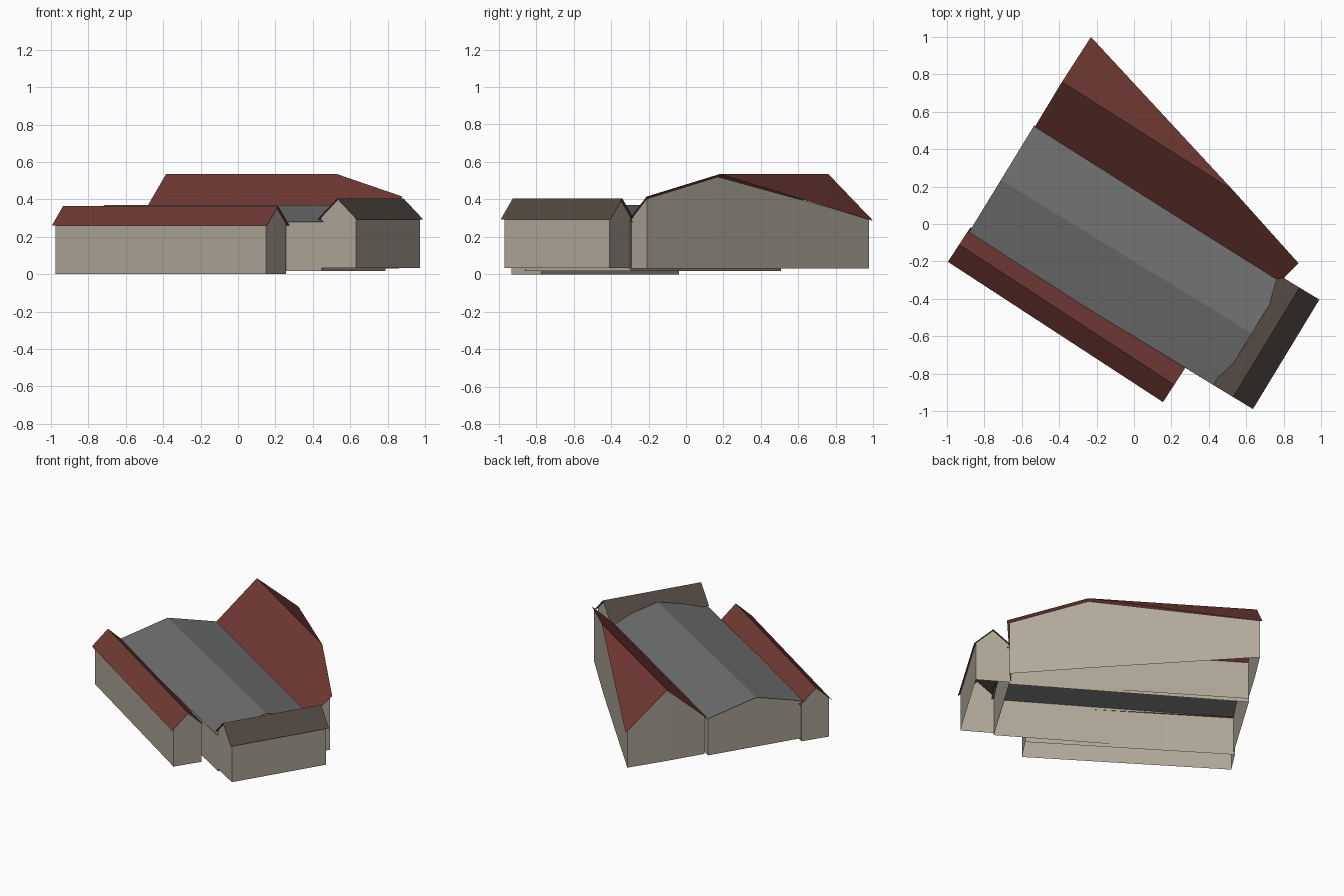
import bpy, bmesh
from mathutils import Vector
from mathutils.bvhtree import BVHTree

cube = bpy.data.objects.get("Cube")
if cube:
    bpy.data.objects.remove(cube, do_unlink=True)


def material(name, srgb):
    lin = [((c / 255 + 0.055) / 1.055) ** 2.4 for c in srgb]
    m = bpy.data.materials.new(name)
    m.use_nodes = True
    m.diffuse_color = (*lin, 1)
    bsdf = m.node_tree.nodes["Principled BSDF"]
    bsdf.inputs["Base Color"].default_value = (*lin, 1)
    bsdf.inputs["Roughness"].default_value = 0.9
    return m


PLASTER = material("beige plaster", (176, 168, 153))
RED = material("red roof tile", (112, 57, 51))
GREY = material("grey roof sheet", (110, 110, 110))
BROWN = material("brown roof tile", (82, 72, 65))


def add_mesh(name, verts, faces, mat):
    mesh = bpy.data.meshes.new(name)
    mesh.from_pydata(verts, [], faces)
    mesh.materials.append(mat)
    obj = bpy.data.objects.new(name, mesh)
    bpy.context.scene.collection.objects.link(obj)
    return obj


def inset(outline, gap):
    """Move each corner of a clockwise outline inward by the roof overhang."""
    result = []
    for i, p in enumerate(outline):
        a = (p - outline[i - 1]).to_2d().normalized()
        b = (outline[(i + 1) % len(outline)] - p).to_2d().normalized()
        na, nb = Vector((a.y, -a.x)), Vector((b.y, -b.x))
        shift = (na + nb) * gap / max(1 + na.dot(nb), 0.2)
        result.append(p + shift.to_3d())
    return result


def wing(name, outline, roof_faces, base, roof_mat, overhang=0.014):
    """A folded roof sheet on walls that rise to meet it, open underneath."""
    outline = [Vector(p) for p in outline]
    add_mesh(name + "_roof", outline, roof_faces, roof_mat)
    tree = BVHTree.FromPolygons(outline, roof_faces)
    tops = inset(outline, overhang)
    for p in tops:
        hit = tree.ray_cast(Vector((p.x, p.y, -1)), Vector((0, 0, 1)))[0]
        p.z = (hit.z if hit else p.z) - 0.003
    n = len(tops)
    feet = [Vector((p.x, p.y, base)) for p in tops]
    walls = [(i, (i + 1) % n, n + (i + 1) % n, n + i) for i in range(n)]
    obj = add_mesh(name + "_walls", tops + feet, walls, PLASTER)
    bm = bmesh.new()
    bm.from_mesh(obj.data)
    bmesh.ops.reverse_faces(bm, faces=bm.faces)
    bm.to_mesh(obj.data)
    bm.free()


def gable_wing(name, start, end, half, eave, ridge, base, mat):
    """A plain pitched wing along the ridge from start to end."""
    s, e = Vector(start), Vector(end)
    d = (e - s).normalized()
    side = Vector((-d.y, d.x)) * half
    rows = [(s - side, eave), (s, ridge), (s + side, eave),
            (e + side, eave), (e, ridge), (e - side, eave)]
    outline = [(p.x, p.y, z) for p, z in rows]
    wing(name, outline, [(0, 5, 4, 1), (1, 4, 3, 2)], base, mat)


# Low wing along the front
gable_wing("front_wing", (-0.935, -0.11), (0.215, -0.86), 0.11, 0.26, 0.365, 0.0, RED)
# Wide middle hall with a shallow roof
gable_wing("middle_hall", (-0.712, 0.235), (0.63, -0.585), 0.343, 0.28, 0.37, 0.018, GREY)
# Cross wing closing the right end
gable_wing("cross_wing", (0.53, -0.925), (0.885, -0.34), 0.124, 0.292, 0.405, 0.033, BROWN)
# Tall rear hall, cut off by a slanting back wall
wing("rear_hall",
     [(-0.53, 0.52, 0.285), (-0.385, 0.76, 0.535), (-0.23, 1.0, 0.285),
      (0.53, 0.18, 0.535), (0.88, -0.21, 0.415), (0.78, -0.31, 0.285)],
     [(0, 5, 4, 3, 1), (1, 3, 2)], 0.03, RED)
